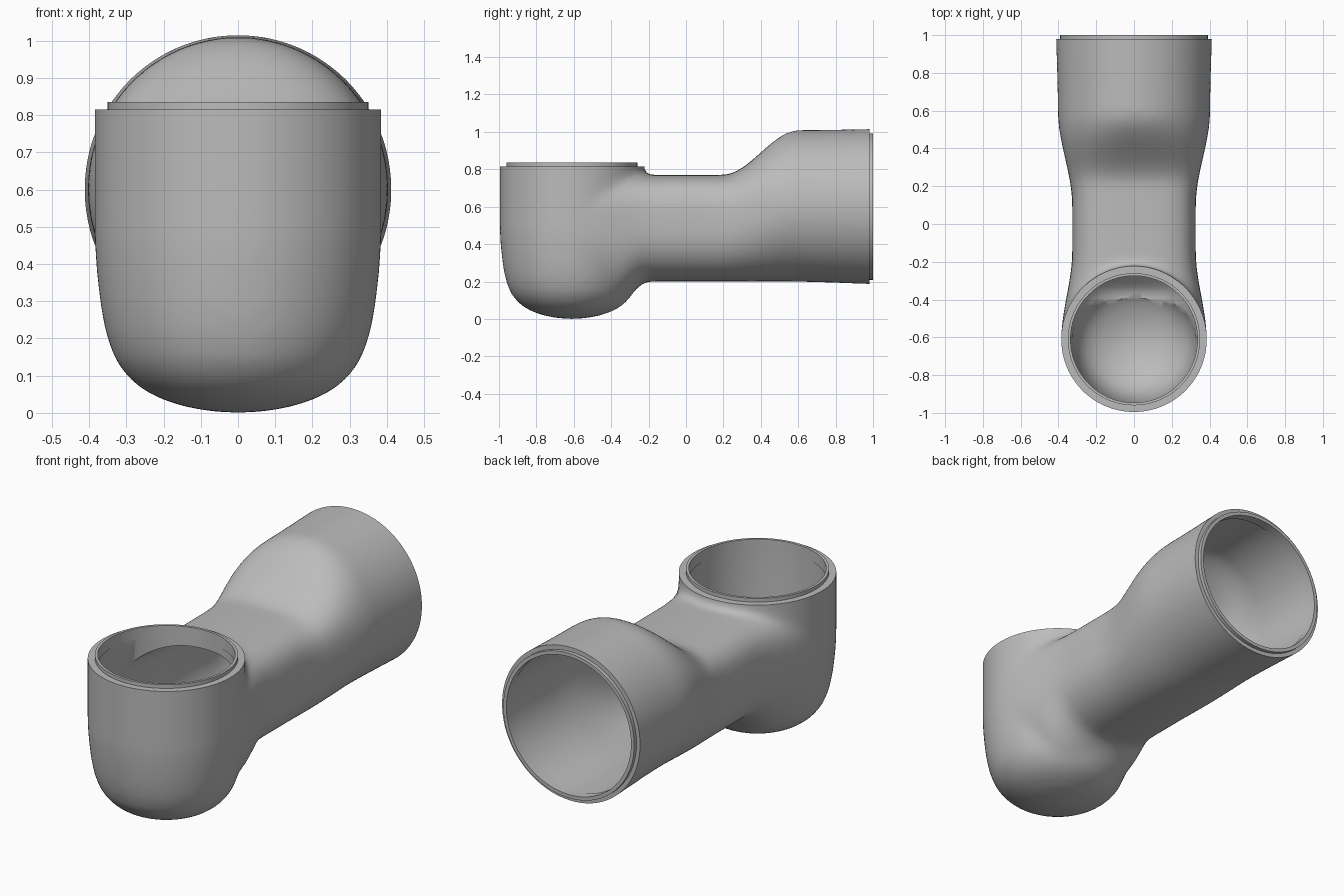
import bpy, bmesh, math
from mathutils import Matrix, Vector

if "Cube" in bpy.data.objects:
    bpy.data.objects.remove(bpy.data.objects["Cube"], do_unlink=True)

grey = bpy.data.materials.new("plain_grey")
grey.use_nodes = True
grey.diffuse_color = (0.5, 0.5, 0.5, 1)
grey.node_tree.nodes["Principled BSDF"].inputs["Base Color"].default_value = (0.5, 0.5, 0.5, 1)

CUP_Y = -0.61
CUP_TOP = 0.815
ARM_END = 0.98
BORE_Z = 0.6
SIDES = 72


def finish(name, bm):
    bmesh.ops.recalc_face_normals(bm, faces=bm.faces)
    mesh = bpy.data.meshes.new(name)
    bm.to_mesh(mesh)
    bm.free()
    mesh.materials.append(grey)
    obj = bpy.data.objects.new(name, mesh)
    bpy.context.collection.objects.link(obj)
    return obj


def loft(name, rings, closed=False):
    """Skin a row of rings; cap the ends, or join last ring to first."""
    bm = bmesh.new()
    rows = [[bm.verts.new(p) for p in ring] for ring in rings]
    pairs = list(zip(rows, rows[1:]))
    if closed:
        pairs.append((rows[-1], rows[0]))
    else:
        bm.faces.new(rows[0])
        bm.faces.new(rows[-1])
    for a, b in pairs:
        for i in range(SIDES):
            j = (i + 1) % SIDES
            bm.faces.new((a[i], a[j], b[j], b[i]))
    return finish(name, bm)


def circle(r, z):
    step = 2 * math.pi / SIDES
    return [Vector((r * math.cos(i * step), r * math.sin(i * step), z)) for i in range(SIDES)]


def box(name, size, centre):
    bm = bmesh.new()
    bmesh.ops.create_cube(bm, size=1, matrix=Matrix.Translation(centre) @ Matrix.Diagonal((*size, 1)))
    return finish(name, bm)


def ease(stations, y):
    """Smooth value between (y, value) stations."""
    for (y0, a), (y1, b) in zip(stations, stations[1:]):
        if y <= y1:
            t = max(0, (y - y0) / (y1 - y0))
            return a + (b - a) * t * t * (3 - 2 * t)
    return stations[-1][1]


# Cup: round bowl with an open top
BOWL = [(0.01, 0.0), (0.08, 0.004), (0.15, 0.018), (0.21, 0.038), (0.26, 0.064), (0.3, 0.1),
        (0.33, 0.142), (0.355, 0.21), (0.37, 0.29), (0.38, 0.38), (0.386, 0.47)]


def cup(name, inset):
    profile = [(max(r - inset * min(1, r / 0.2), 0.008), z + inset * max(0, 1 - z / 0.47)) for r, z in BOWL]
    profile.append((0.386 - inset, 0.95))
    obj = loft(name, [circle(r, z) for r, z in profile])
    obj.data.transform(Matrix.Translation((0, CUP_Y, 0)))
    return obj


# Arm: rounded box section that swells into a round tube
WIDTH = [(-0.6, 0.384), (-0.15, 0.327), (0.1, 0.327), (0.6, 0.404), (1.2, 0.417)]
TOP = [(0.2, 0.77), (0.6, 1.01), (1.2, 1.018)]
BOTTOM = [(-0.38, 0.07), (-0.2, 0.2), (0.5, 0.2), (1.2, 0.182)]
MIDDLE = [(0.1, 0.5), (0.6, BORE_Z)]
SQUARE_TOP = [(0.15, 3.5), (0.6, 2)]
SQUARE_LOW = [(0.15, 2.4), (0.6, 2)]


def section(y, inset):
    w, mid = ease(WIDTH, y) - inset, ease(MIDDLE, y)
    up, down = ease(TOP, y) - inset - mid, mid - ease(BOTTOM, y) - inset
    ring = []
    for i in range(SIDES):
        c, s = math.cos(2 * math.pi * i / SIDES), math.sin(2 * math.pi * i / SIDES)
        power = 2 / ease(SQUARE_TOP if s > 0 else SQUARE_LOW, y)
        x = math.copysign(abs(c) ** power, c) * w
        z = math.copysign(abs(s) ** power, s) * (up if s > 0 else down)
        ring.append((x, y, mid + z))
    return ring


def arm(name, inset, end):
    count = 60
    return loft(name, [section(-0.6 + (end + 0.6) * i / count, inset) for i in range(count + 1)])


def apply_modifier(obj, kind, **settings):
    mod = obj.modifiers.new(kind.lower(), kind)
    for key, value in settings.items():
        setattr(mod, key, value)
    bpy.context.view_layer.objects.active = obj
    bpy.ops.object.modifier_apply(modifier=mod.name)


def combine(obj, tool, operation):
    apply_modifier(obj, 'BOOLEAN', object=tool, operation=operation, solver='EXACT')
    bpy.data.objects.remove(tool, do_unlink=True)


# Outer skin, blended where arm meets cup
body = cup("arm_housing", 0)
combine(body, arm("arm_solid", 0, 1.15), 'UNION')
apply_modifier(body, 'REMESH', mode='VOXEL', voxel_size=0.018)
apply_modifier(body, 'SMOOTH', factor=0.5, iterations=18)

# Trim both mouths flat, then hollow out the inside
combine(body, box("cup_trim", (1.2, 1.15, 0.4), (0, -0.69, CUP_TOP + 0.2)), 'DIFFERENCE')
combine(body, box("end_trim", (1.4, 0.4, 1.6), (0, ARM_END + 0.2, BORE_Z)), 'DIFFERENCE')
combine(body, cup("cup_cavity", 0.046), 'DIFFERENCE')
combine(body, arm("arm_cavity", 0.038, 1.18), 'DIFFERENCE')


# Thin stepped lips around both mouths
def lip(name, outer, inner, depth, height, placement):
    obj = loft(name, [circle(outer, -depth), circle(outer, height),
                      circle(inner, height), circle(inner, -depth)], closed=True)
    obj.data.transform(placement)
    return obj


cup_lip = lip("cup_lip", 0.35, 0.336, 0.04, 0.02, Matrix.Translation((0, CUP_Y, CUP_TOP)))
end_lip = lip("end_lip", 0.391, 0.372, 0.03, 0.02,
              Matrix.Translation((0, ARM_END, BORE_Z)) @ Matrix.Rotation(-math.pi / 2, 4, 'X'))

bpy.ops.object.select_all(action='DESELECT')
for part in (body, cup_lip, end_lip):
    part.select_set(True)
bpy.context.view_layer.objects.active = body
bpy.ops.object.shade_smooth_by_angle(angle=math.radians(35))
